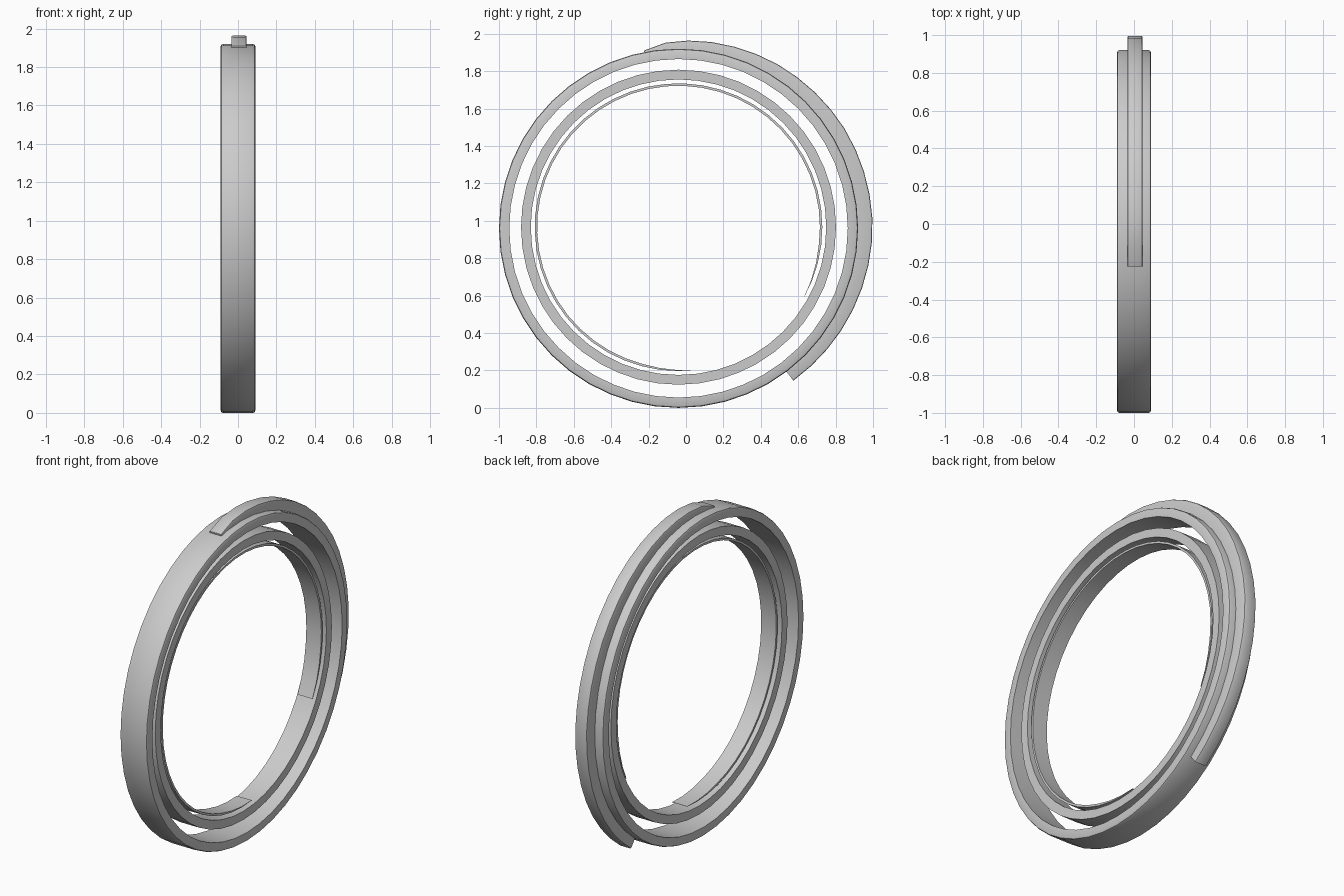
import bpy, bmesh, math

if "Cube" in bpy.data.objects:
    bpy.data.objects.remove(bpy.data.objects["Cube"])

CY, CZ = -0.04, 0.96      # common centre of all the rings
STEPS = 48                # sides of a full turn


def lerp_keys(keys, a):
    """Linear interpolation through (angle, value) pairs."""
    for (a0, v0), (a1, v1) in zip(keys, keys[1:]):
        if a <= a1:
            return v0 + (v1 - v0) * (a - a0) / (a1 - a0)
    return keys[-1][1]


def section(x0, x1, r0, r1, b):
    """Rectangular band section, outer corners chamfered by b."""
    if b == 0:
        return [(x0, r0), (x1, r0), (x1, r1), (x0, r1)]
    k = b * 0.3
    return [(x0, r0), (x1, r0), (x1, r1 - b), (x1 - k, r1 - k), (x1 - b, r1),
            (x0 + b, r1), (x0 + k, r1 - k), (x0, r1 - b)]


def band(name, x0, x1, inner, outer, angles, closed, bevel=0.0, cz=CZ):
    """Sweep a band section about the x axis; radii are functions of angle."""
    bm = bmesh.new()
    rows = []
    for a in angles:
        t = math.radians(a)
        rows.append([bm.verts.new((x, CY + r * math.cos(t), cz + r * math.sin(t)))
                     for x, r in section(x0, x1, inner(a), outer(a), bevel)])
    n = len(rows[0])
    pairs = list(zip(rows, rows[1:])) + ([(rows[-1], rows[0])] if closed else [])
    for p, q in pairs:
        for i in range(n):
            j = (i + 1) % n
            bm.faces.new((p[i], p[j], q[j], q[i]))
    if not closed:
        bm.faces.new(rows[0])
        bm.faces.new(rows[-1])
    bmesh.ops.recalc_face_normals(bm, faces=bm.faces)
    me = bpy.data.meshes.new(name)
    bm.to_mesh(me)
    bm.free()
    ob = bpy.data.objects.new(name, me)
    bpy.context.collection.objects.link(ob)
    bpy.ops.object.select_all(action='DESELECT')
    ob.select_set(True)
    bpy.context.view_layer.objects.active = ob
    bpy.ops.object.shade_smooth_by_angle(angle=math.radians(30))
    return ob


def const(v):
    return lambda a: v


def spread(a0, a1, n):
    return [a0 + (a1 - a0) * i / n for i in range(n + 1)]


full = [360 * i / STEPS for i in range(STEPS)]

# wide outer ring and narrower middle ring
band("outer_ring", -0.09, 0.09, const(0.905), const(0.96), full, True, 0.012)
band("middle_ring", -0.06, 0.065, const(0.79), const(0.842), full, True, cz=0.966)

# thin open inner liner, tapering to its outer edge at both ends
taper = [(-29, 0.001), (-8, 0.013), (256, 0.013), (277, 0.001)]
band("inner_liner", -0.045, 0.055, lambda a: 0.769 - lerp_keys(taper, a),
     const(0.769), spread(-29, 277, 42), False, cz=0.966)

# raised strip on the outside, from the lower back up over the top
rise = [(-53, 1.02), (-30, 1.028), (0, 1.038), (30, 1.036), (60, 1.024),
        (85, 1.008), (94, 0.995), (101, 0.968)]
band("outer_strip", -0.035, 0.045, const(0.948), lambda a: lerp_keys(rise, a),
     spread(-53, 101, 22), False, 0.008)
